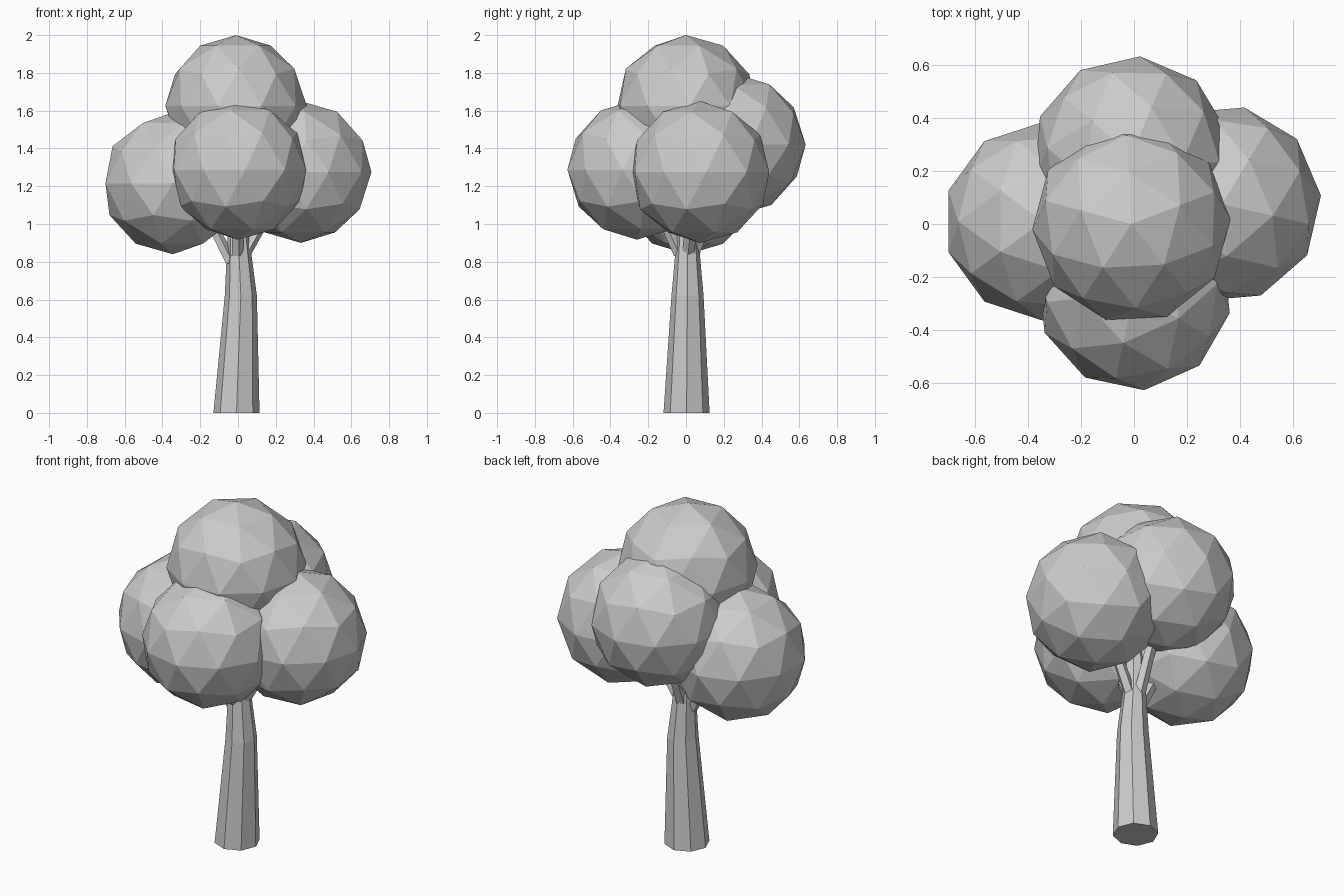
import bpy
import bmesh
from math import radians, cos, sin, pi
from mathutils import Vector

cube = bpy.data.objects.get("Cube")
if cube:
    bpy.data.objects.remove(cube, do_unlink=True)

grey = bpy.data.materials.new("light_grey")
grey.use_nodes = True
colour = (0.6, 0.6, 0.6, 1)
grey.diffuse_color = colour
grey.node_tree.nodes["Principled BSDF"].inputs["Base Color"].default_value = colour


def finish(name, bm):
    bmesh.ops.recalc_face_normals(bm, faces=bm.faces)
    mesh = bpy.data.meshes.new(name)
    bm.to_mesh(mesh)
    bm.free()
    mesh.materials.append(grey)
    obj = bpy.data.objects.new(name, mesh)
    bpy.context.collection.objects.link(obj)
    return obj


def foliage(name, centre, radius, turn):
    """Faceted leaf ball, turned about its upright axis."""
    bm = bmesh.new()
    bmesh.ops.create_icosphere(bm, subdivisions=2, radius=radius)
    obj = finish(name, bm)
    obj.location = centre
    obj.rotation_euler.z = radians(turn)


def limb(name, sections, sides):
    """Tapered tube through (centre, radius) sections with level cuts."""
    bm = bmesh.new()
    rings = []
    for centre, r in sections:
        rings.append([bm.verts.new(Vector(centre) + Vector(
            (r * cos(2 * pi * i / sides), r * sin(2 * pi * i / sides), 0)))
            for i in range(sides)])
    for low, high in zip(rings, rings[1:]):
        for i in range(sides):
            j = (i + 1) % sides
            bm.faces.new((low[i], low[j], high[j], high[i]))
    bm.faces.new(rings[0][::-1])
    bm.faces.new(rings[-1])
    finish(name, bm)


# Trunk: eight sides, slight bend near the top
limb("trunk", [((-0.008, 0.003, 0), 0.122), ((0.015, 0.008, 0.62), 0.085),
               ((0.003, 0.008, 0.9), 0.06), ((0, 0, 1.3), 0.045)], 8)

# Branches reaching into the leaf balls
for name, foot, tip in [
        ("branch_right", (-0.035, 0, 0.79), (-0.24, 0.01, 1.2)),
        ("branch_left", (0.03, 0.01, 0.83), (0.24, 0.05, 1.2)),
        ("branch_front", (-0.005, -0.03, 0.83), (0, -0.2, 1.2)),
        ("branch_back", (0, 0.035, 0.83), (0, 0.2, 1.25))]:
    limb(name, [(foot, 0.035), (tip, 0.03)], 5)

# Crown of five leaf balls
foliage("crown_top", (-0.01, 0, 1.625), 0.375, 21)
foliage("crown_front", (0, -0.26, 1.287), 0.37, 42)
foliage("crown_back", (-0.01, 0.26, 1.42), 0.375, -5)
foliage("crown_left", (0.333, 0.075, 1.275), 0.375, -13)
foliage("crown_right", (-0.345, 0.01, 1.215), 0.375, 0)
